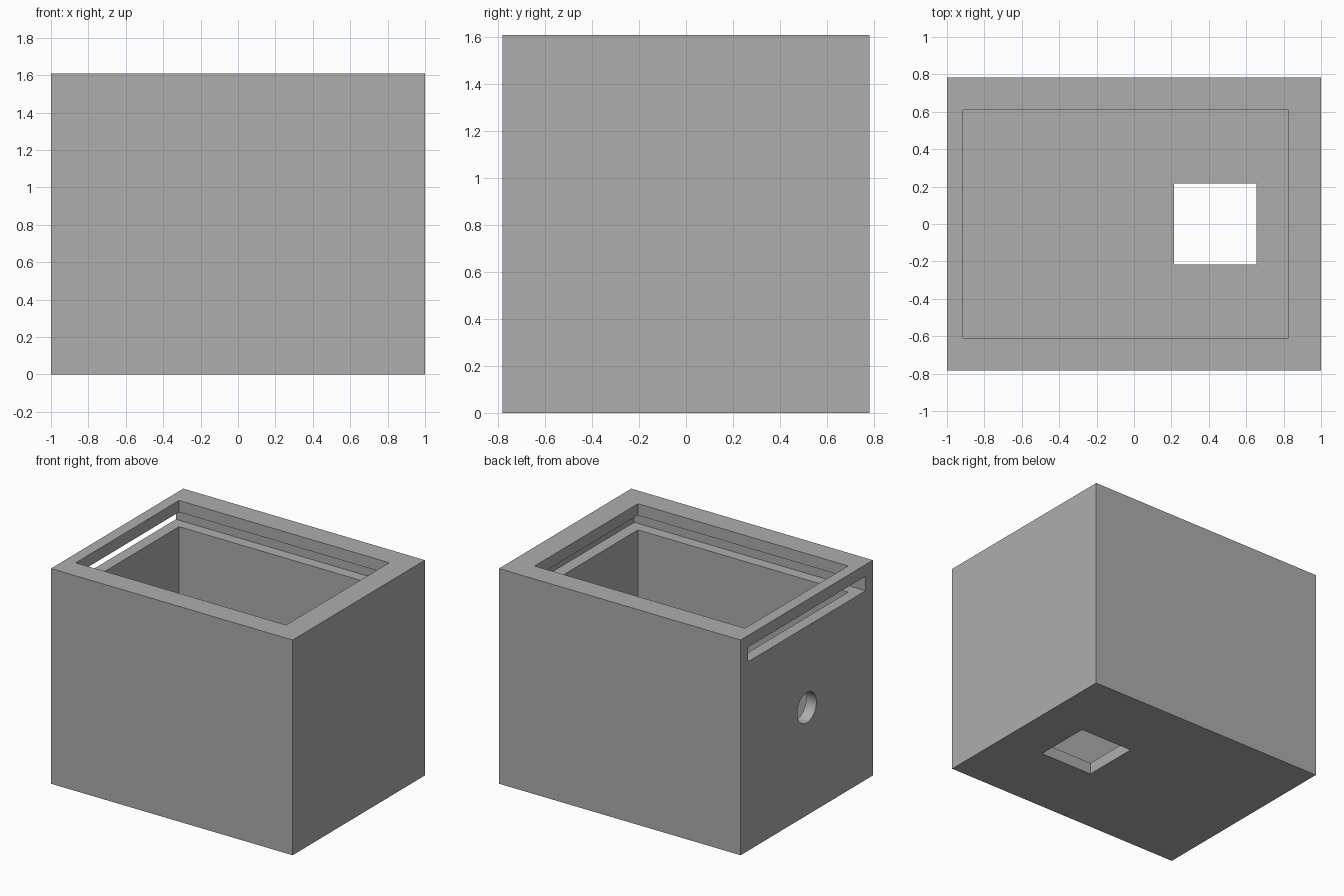
import bpy
import math

if "Cube" in bpy.data.objects:
    bpy.data.objects.remove(bpy.data.objects["Cube"])

grey = bpy.data.materials.new("grey plastic")
grey.diffuse_color = (0.42, 0.42, 0.42, 1)
grey.use_nodes = True
grey.node_tree.nodes["Principled BSDF"].inputs["Base Color"].default_value = grey.diffuse_color


def box(name, x, y, z):
    """Box spanning the given (min, max) ranges."""
    bpy.ops.mesh.primitive_cube_add(size=1, location=[sum(r) / 2 for r in (x, y, z)])
    ob = bpy.context.object
    ob.name = name
    ob.scale = [r[1] - r[0] for r in (x, y, z)]
    bpy.ops.object.transform_apply(location=True, rotation=True, scale=True)
    ob.data.materials.append(grey)
    return ob


body = box("box_body", (-1, 1), (-0.782, 0.782), (0, 1.61))

# Cutters: main cavity, sliding lid groove open to the left, square floor opening
cutters = [
    box("cavity_cutter", (-0.915, 0.825), (-0.61, 0.61), (0.087, 1.8)),
    box("lid_slot_cutter", (-1.2, 0.915), (-0.695, 0.695), (1.414, 1.523)),
    box("floor_opening_cutter", (0.215, 0.655), (-0.217, 0.217), (-0.2, 0.3)),
]

# Round cable hole through the left wall
bpy.ops.mesh.primitive_cylinder_add(vertices=48, radius=0.113, depth=0.4,
                                    location=(-1, 0, 0.805),
                                    rotation=(0, math.pi / 2, 0))
hole = bpy.context.object
hole.name = "cable_hole_cutter"
hole.data.materials.append(grey)
cutters.append(hole)

# Cut each opening, then drop the cutter
bpy.context.view_layer.objects.active = body
for cutter in cutters:
    cutter.hide_render = True
    mod = body.modifiers.new(cutter.name, 'BOOLEAN')
    mod.operation = 'DIFFERENCE'
    mod.solver = 'EXACT'
    mod.object = cutter
    bpy.ops.object.modifier_apply(modifier=mod.name)
    bpy.data.objects.remove(cutter)

bpy.ops.object.select_all(action='DESELECT')
body.select_set(True)
bpy.ops.object.shade_smooth_by_angle(angle=math.radians(30))
